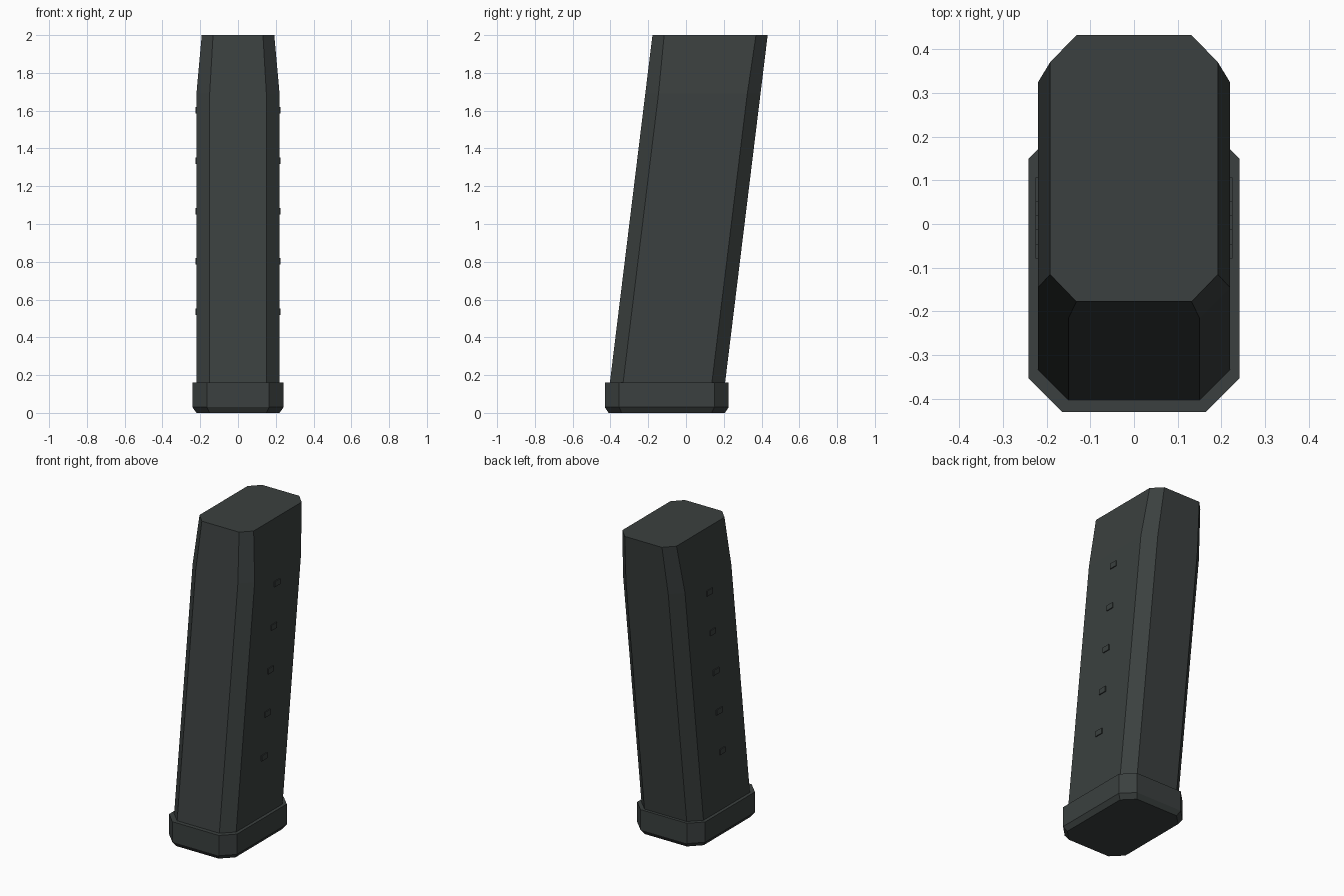
import bpy, bmesh

if "Cube" in bpy.data.objects:
    bpy.data.objects.remove(bpy.data.objects["Cube"])

mat = bpy.data.materials.new("dark grey")
mat.diffuse_color = (0.043, 0.051, 0.050, 1)
mat.use_nodes = True
mat.node_tree.nodes["Principled BSDF"].inputs["Base Color"].default_value = mat.diffuse_color


def octagon(hx, hy, cy, z, cx, cyy):
    """Rectangle outline with cut corners, centred on y = cy."""
    quarter = [(hx - cx, -hy), (hx, -hy + cyy)]
    right = quarter + [(x, -y) for x, y in reversed(quarter)]
    loop = right + [(-x, y) for x, y in reversed(right)]
    return [(x, y + cy, z) for x, y in loop]


def loft(name, rings):
    """Skin a stack of outlines and cap both ends."""
    bm = bmesh.new()
    loops = [[bm.verts.new(p) for p in ring] for ring in rings]
    n = len(loops[0])
    for a, b in zip(loops, loops[1:]):
        for i in range(n):
            j = (i + 1) % n
            bm.faces.new((a[i], a[j], b[j], b[i]))
    bm.faces.new(loops[0][::-1])
    bm.faces.new(loops[-1])
    bmesh.ops.recalc_face_normals(bm, faces=bm.faces)
    return finish(name, bm)


def finish(name, bm):
    mesh = bpy.data.meshes.new(name)
    bm.to_mesh(mesh)
    bm.free()
    mesh.materials.append(mat)
    obj = bpy.data.objects.new(name, mesh)
    bpy.context.collection.objects.link(obj)
    return obj


def lean(z):
    """Centre line of the tilted body."""
    return -0.098 + 0.1225 * (z - 0.16)


# Tilted body, narrowing near the top
loft("body", [
    octagon(0.22, 0.305, lean(0.14), 0.14, 0.07, 0.07),
    octagon(0.22, 0.305, lean(1.69), 1.69, 0.07, 0.07),
    octagon(0.192, 0.305, lean(2.0), 2.0, 0.06, 0.062),
])

# Base plate with bevelled underside
loft("base_plate", [
    octagon(0.22, 0.308, -0.102, 0.0, 0.07, 0.07),
    octagon(0.241, 0.328, -0.102, 0.03, 0.076, 0.076),
    octagon(0.241, 0.328, -0.102, 0.16, 0.076, 0.076),
])

# Small raised marks down both sides
bm = bmesh.new()
for z in (0.535, 0.802, 1.068, 1.335, 1.602):
    for side in (-1, 1):
        cube = bmesh.ops.create_cube(bm, size=1)["verts"]
        bmesh.ops.scale(bm, verts=cube, vec=(0.02, 0.055, 0.035))
        bmesh.ops.translate(bm, verts=cube, vec=(side * 0.216, lean(z), z))
finish("side_marks", bm)
